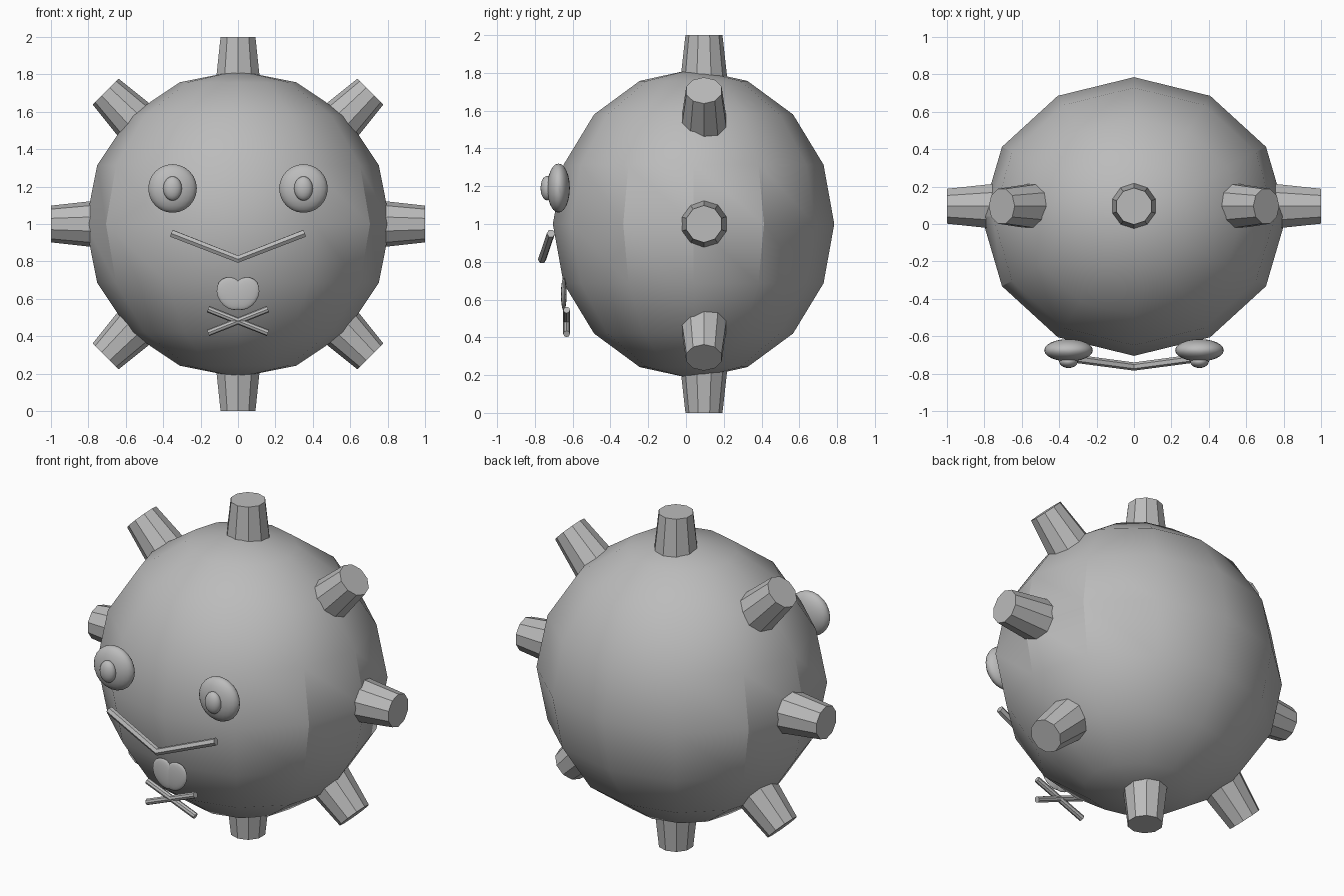
import bpy
import math
from mathutils import Vector

cube = bpy.data.objects.get("Cube")
if cube:
    bpy.data.objects.remove(cube)

grey = bpy.data.materials.new("plain_grey")
grey.use_nodes = True
colour = (0.5, 0.5, 0.5, 1)
grey.diffuse_color = colour
grey.node_tree.nodes["Principled BSDF"].inputs["Base Color"].default_value = colour


def finish(name, smooth_angle=None):
    obj = bpy.context.object
    obj.name = name
    obj.data.materials.append(grey)
    bpy.ops.object.transform_apply(location=False, rotation=True, scale=True)
    if smooth_angle:
        bpy.ops.object.shade_smooth_by_angle(angle=math.radians(smooth_angle))
    return obj


def ellipsoid(name, centre, radii, segments, rings, rotation=(0, 0, 0), angle=30):
    bpy.ops.mesh.primitive_uv_sphere_add(segments=segments, ring_count=rings,
                                         location=centre, rotation=rotation)
    bpy.context.object.scale = radii
    return finish(name, angle)


def rod(name, start, end, r1, r2, sides):
    start, end = Vector(start), Vector(end)
    axis = end - start
    bpy.ops.mesh.primitive_cone_add(vertices=sides, radius1=r1, radius2=r2,
                                    depth=axis.length, location=(start + end) / 2)
    bpy.context.object.rotation_euler = axis.to_track_quat('Z', 'Y').to_euler()
    return finish(name)


# Body
ellipsoid("body", (0, 0.04, 1), (0.815, 0.745, 0.82), 12, 8)

# Ring of eight blunt spikes
for i in range(8):
    a = i * math.pi / 4
    d = Vector((math.sin(a), 0, math.cos(a)))
    c = Vector((0, 0.095, 1))
    rod(f"spike_{i + 1}", c + d * 0.65, c + d, 0.137, 0.098, 10)

# Eyes and pupils
for side, s in (("left", 1), ("right", -1)):
    ellipsoid(f"{side}_eye", (s * 0.35, -0.675, 1.19), (0.13, 0.06, 0.13), 24, 12)
    ellipsoid(f"{side}_pupil", (s * 0.35, -0.735, 1.19), (0.05, 0.035, 0.065), 20, 10)

# Bent mouth, a bevelled path
curve = bpy.data.curves.new("mouth", 'CURVE')
curve.dimensions = '3D'
curve.bevel_depth = 0.022
curve.bevel_resolution = 1
curve.use_fill_caps = True
path = curve.splines.new('POLY')
path.points.add(2)
for point, co in zip(path.points, ((-0.355, -0.715, 0.95), (0, -0.762, 0.812), (0.355, -0.715, 0.95))):
    point.co = (*co, 1)
path.use_smooth = False
mouth = bpy.data.objects.new("mouth", curve)
bpy.context.collection.objects.link(mouth)
curve.materials.append(grey)

# Heart-shaped tongue from two flat lobes
for side, s in (("left", 1), ("right", -1)):
    ellipsoid(f"{side}_tongue_lobe", (s * 0.033, -0.647, 0.628), (0.075, 0.015, 0.093),
              20, 10, (0, s * math.radians(35), 0), 60)

# Crossed sticks under the tongue
for name, s in (("rising_stick", 1), ("falling_stick", -1)):
    rod(name, (-s * 0.16, -0.632, 0.418), (s * 0.16, -0.632, 0.545), 0.018, 0.018, 8)
